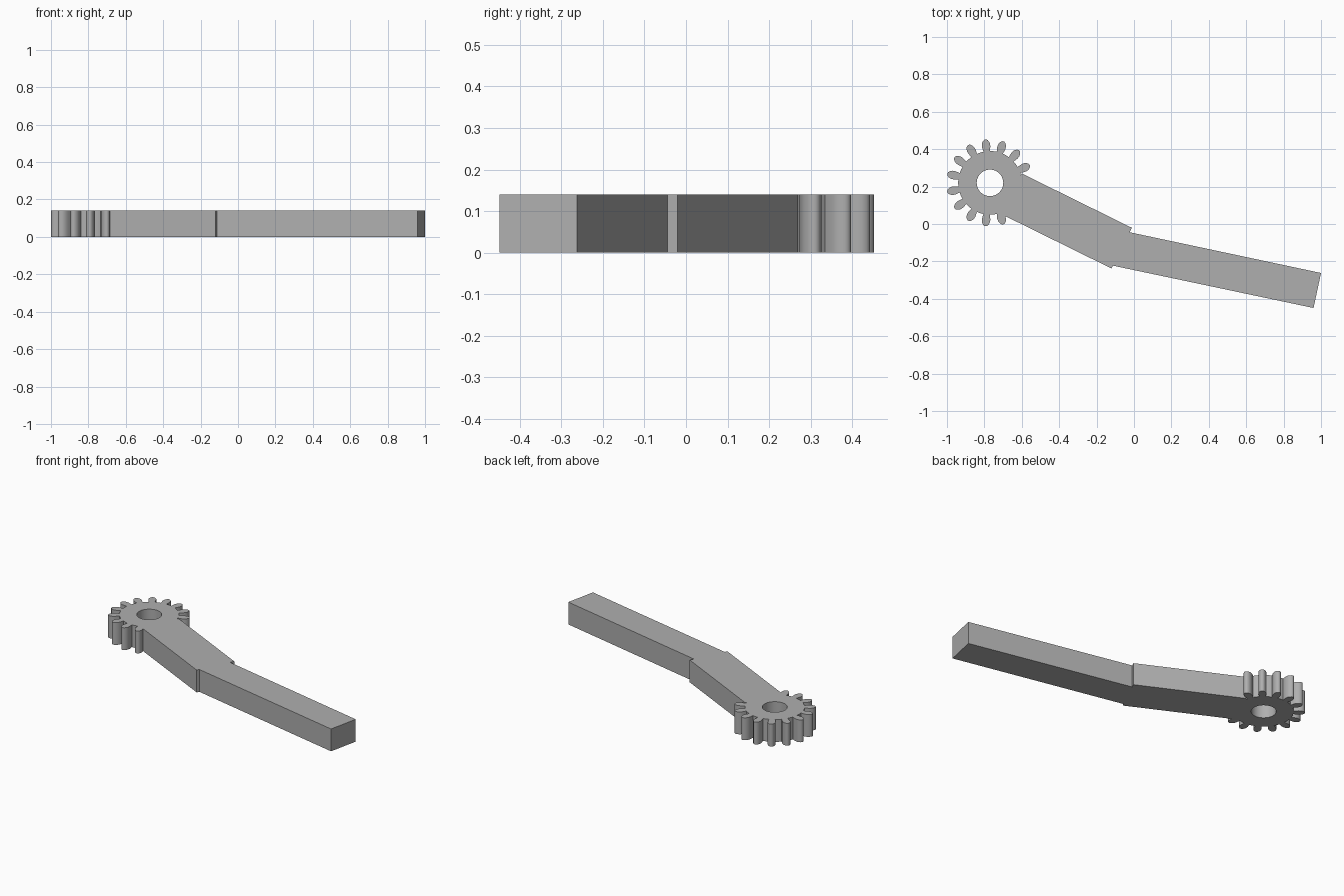
import bpy
import bmesh
from math import sin, cos, pi, radians
from mathutils import Vector

cube = bpy.data.objects.get("Cube")
if cube:
    bpy.data.objects.remove(cube, do_unlink=True)

HEIGHT = 0.14
GEAR_CENTRE = Vector((-0.77, 0.22))
TEETH = 15
ROOT = 0.17
HOLE = 0.071

grey = bpy.data.materials.new("plain grey")
grey.use_nodes = True
colour = (0.43, 0.43, 0.43, 1)
grey.diffuse_color = colour
grey.node_tree.nodes["Principled BSDF"].inputs["Base Color"].default_value = colour


def plate(name, loops, smooth=False):
    """Fill closed 2D loops (later ones are holes) and extrude them upward."""
    bm = bmesh.new()
    edges = []
    for loop in loops:
        verts = [bm.verts.new((p[0], p[1], 0)) for p in loop]
        edges += [bm.edges.new((v, verts[i - 1])) for i, v in enumerate(verts)]
    bmesh.ops.triangle_fill(bm, edges=edges, use_beauty=True)
    result = bmesh.ops.extrude_face_region(bm, geom=bm.faces[:], use_keep_orig=True)
    top = [g for g in result["geom"] if isinstance(g, bmesh.types.BMVert)]
    bmesh.ops.translate(bm, verts=top, vec=(0, 0, HEIGHT))
    bmesh.ops.recalc_face_normals(bm, faces=bm.faces)
    mesh = bpy.data.meshes.new(name)
    bm.to_mesh(mesh)
    bm.free()
    mesh.materials.append(grey)
    obj = bpy.data.objects.new(name, mesh)
    bpy.context.collection.objects.link(obj)
    if smooth:
        bpy.ops.object.select_all(action="DESELECT")
        obj.select_set(True)
        bpy.context.view_layer.objects.active = obj
        bpy.ops.object.shade_smooth_by_angle(angle=radians(35))
    return obj


def polar(radius, angle):
    return GEAR_CENTRE + radius * Vector((cos(angle), sin(angle)))


# Gear: leaf-shaped teeth around a bored disc
flank = [(0.169, 0.017), (0.182, 0.02), (0.195, 0.0225), (0.208, 0.022),
         (0.22, 0.018), (0.229, 0.011), (0.233, 0.004)]
tooth = [(r, -w) for r, w in flank] + [(r, w) for r, w in reversed(flank)]
outline = []
for i in range(TEETH):
    angle = 2 * pi * i / TEETH
    along = Vector((cos(angle), sin(angle)))
    across = Vector((-along.y, along.x))
    outline += [GEAR_CENTRE + along * r + across * w for r, w in tooth]
    outline += [polar(ROOT, angle + pi / TEETH * k) for k in (0.8, 1.0, 1.2)]
bore = [polar(HOLE, 2 * pi * i / 40) for i in range(40)]
plate("gear", [outline, bore], smooth=True)

# Wide arm: leaves the gear and slopes down to the elbow
elbow_top = Vector((-0.012, -0.02))
elbow_bottom = Vector((-0.12, -0.238))
arm_start = Vector((-0.6, 0.27))
plate("wide_arm", [[arm_start, arm_start + elbow_bottom - elbow_top,
                    elbow_bottom, elbow_top]])

# Narrow arm: butts against the wide arm's end, leaving small steps
plate("narrow_arm", [[elbow_top.lerp(elbow_bottom, 0.11),
                      elbow_top.lerp(elbow_bottom, 0.93),
                      (0.96, -0.449), (1.0, -0.262)]])
